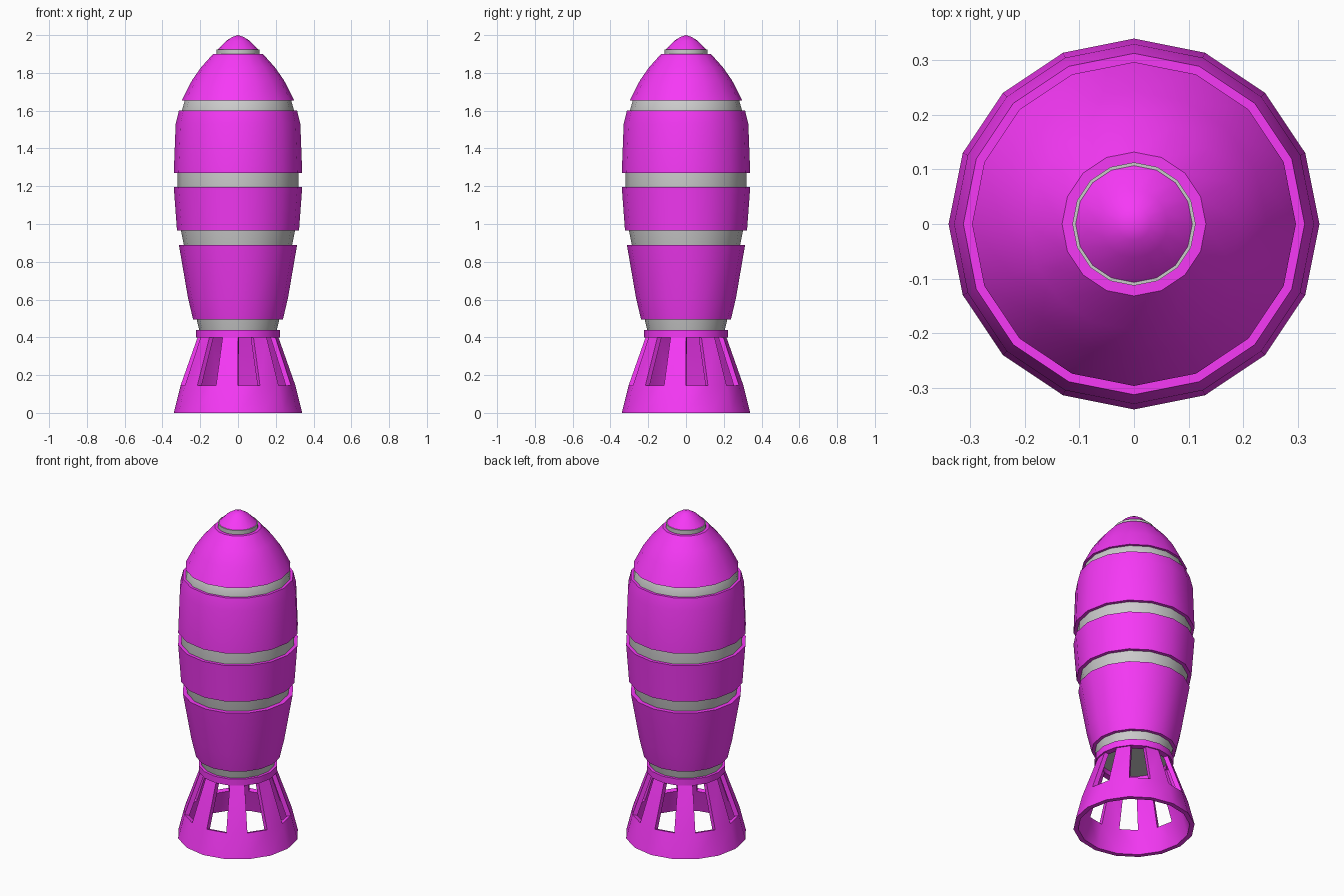
import bpy, bmesh
from math import sin, cos, pi, radians

if "Cube" in bpy.data.objects:
    bpy.data.objects.remove(bpy.data.objects["Cube"])

SIDES = 16

magenta = bpy.data.materials.new("magenta")
magenta.diffuse_color = (0.92, 0.04, 0.92, 1)
magenta.use_nodes = True
magenta.node_tree.nodes["Principled BSDF"].inputs["Base Color"].default_value = magenta.diffuse_color


def lathe(name, profile, mat=None, closed=False, skip=None):
    """Revolve (radius, z) points round z; skip(row, side) leaves a face out."""
    bm = bmesh.new()
    rings = []
    for r, z in profile:
        if r == 0:
            rings.append([bm.verts.new((0, 0, z))] * SIDES)
        else:
            rings.append([bm.verts.new((r * cos(2 * pi * i / SIDES),
                                        r * sin(2 * pi * i / SIDES), z))
                          for i in range(SIDES)])
    pairs = list(zip(rings, rings[1:]))
    if closed:
        pairs.append((rings[-1], rings[0]))
    for row, (a, b) in enumerate(pairs):
        for i in range(SIDES):
            if skip and skip(row, i):
                continue
            j = (i + 1) % SIDES
            corners = list(dict.fromkeys((a[i], a[j], b[j], b[i])))
            bm.faces.new(corners)
    bmesh.ops.recalc_face_normals(bm, faces=bm.faces)
    mesh = bpy.data.meshes.new(name)
    bm.to_mesh(mesh)
    bm.free()
    if mat:
        mesh.materials.append(mat)
    ob = bpy.data.objects.new(name, mesh)
    bpy.context.collection.objects.link(ob)
    bpy.ops.object.select_all(action='DESELECT')
    ob.select_set(True)
    bpy.context.view_layer.objects.active = ob
    return ob


def smooth():
    bpy.ops.object.shade_smooth_by_angle(angle=radians(30))


def panel(name, profile):
    """Solid magenta section with flat end caps."""
    lathe(name, [(0, profile[0][1])] + profile + [(0, profile[-1][1])], magenta)
    smooth()


# Grey core showing in the gaps between the panels
lathe("inner_core", [(0, 0.43), (0.203, 0.43), (0.22, 0.50), (0.285, 0.88),
                     (0.303, 0.97), (0.32, 1.19), (0.32, 1.28), (0.297, 1.60),
                     (0.28, 1.66), (0.113, 1.89), (0.113, 1.925), (0, 1.925)])
smooth()

# Body panels, bottom to top
panel("lower_body", [(0.238, 0.495), (0.265, 0.61), (0.313, 0.89)])
panel("middle_body", [(0.323, 0.965), (0.34, 1.195)])
panel("upper_body", [(0.34, 1.27), (0.33, 1.53), (0.313, 1.60)])
panel("nose_cone", [(0.297, 1.655), (0.244, 1.76), (0.195, 1.83), (0.132, 1.90)])
lathe("nose_tip", [(0, 1.925), (0.107, 1.925), (0.062, 1.97), (0.03, 1.99), (0, 2.0)], magenta)
smooth()

# Collar on top of the skirt
lathe("skirt_collar", [(0.222, 0.40), (0.222, 0.44), (0.185, 0.44), (0.185, 0.40)],
      magenta, closed=True)
smooth()

# Flared skirt: every other side is an open window in the upper row
skirt = lathe("exhaust_skirt", [(0.34, 0), (0.304, 0.145), (0.214, 0.40)], magenta,
              skip=lambda row, i: row == 1 and i % 2 == 0)
mod = skirt.modifiers.new("wall", 'SOLIDIFY')
mod.thickness = 0.028
mod.offset = -1
bpy.ops.object.modifier_apply(modifier=mod.name)
# Level the tilted rims left by the wall thickness
for v in skirt.data.vertices:
    if v.co.z < 0.05:
        v.co.z = 0
    elif v.co.z > 0.35:
        v.co.z = 0.40
smooth()
